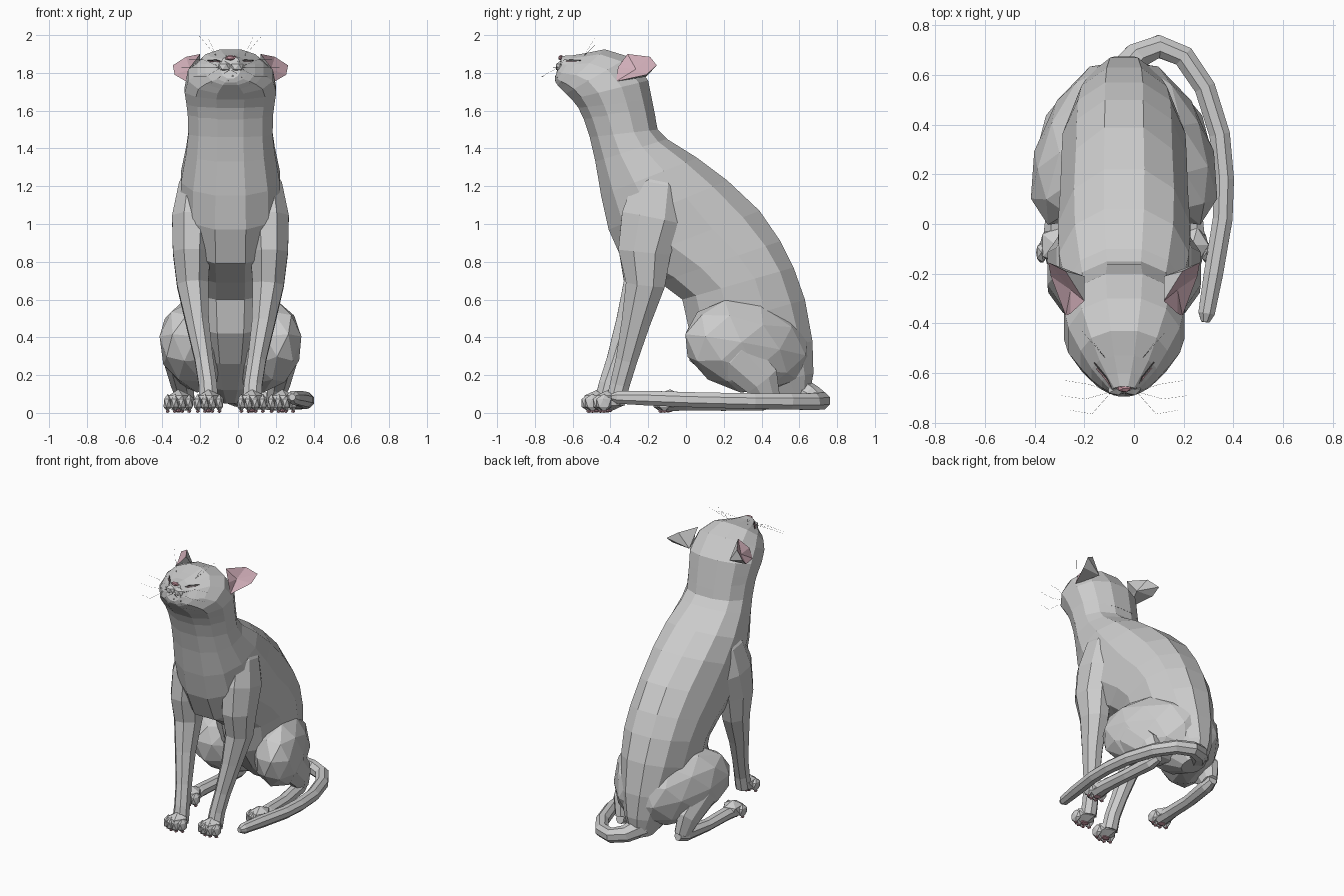
import bpy, bmesh, math
from mathutils import Vector, Matrix
from mathutils.bvhtree import BVHTree

CX = -0.04  # the cat's own mirror plane


def material(name, rgb):
    m = bpy.data.materials.new(name)
    m.diffuse_color = (*rgb, 1)
    return m


GREY = material("grey fur", (0.61, 0.61, 0.61))
PINK = material("ear pink", (0.66, 0.44, 0.50))
ROSE = material("nose and pad pink", (0.55, 0.29, 0.34))
DARK = material("dark line", (0.05, 0.045, 0.045))


def finish(bm, name, *mats):
    bmesh.ops.recalc_face_normals(bm, faces=bm.faces)
    me = bpy.data.meshes.new(name)
    bm.to_mesh(me)
    bm.free()
    for m in mats:
        me.materials.append(m)
    ob = bpy.data.objects.new(name, me)
    bpy.context.collection.objects.link(ob)
    return ob


def loft(name, rings, n, mat, p=1.0):
    """Skin through rings of (centre, half axis u, half axis v)."""
    bm, loops = bmesh.new(), []
    f = lambda t: math.copysign(abs(t) ** p, t) if abs(t) > 1e-6 else 0
    for c, u, v in rings:
        loops.append([bm.verts.new(c + u * f(math.cos(a)) + v * f(math.sin(a)))
                      for a in (2 * math.pi * (i + 0.5) / n for i in range(n))])
    for a, b in zip(loops, loops[1:]):
        for i in range(n):
            bm.faces.new((a[i], a[(i + 1) % n], b[(i + 1) % n], b[i]))
    bm.faces.new(loops[0])
    bm.faces.new(loops[-1])
    return finish(bm, name, mat)


def limb(name, pts, n, mat, side=(1, 0, 0)):
    """Tube along points (x, y, z, radius across, radius deep)."""
    P, rings = [Vector(q[:3]) for q in pts], []
    for i, q in enumerate(pts):
        t = (P[min(i + 1, len(P) - 1)] - P[max(i - 1, 0)]).normalized()
        v = t.cross(Vector(side)).normalized()
        rings.append((P[i], v.cross(t) * q[3], v * q[4]))
    return loft(name, rings, n, mat)


def blob(name, loc, scale, mat, sub=1, rot=Matrix()):
    bm = bmesh.new()
    bmesh.ops.create_icosphere(bm, subdivisions=sub, radius=1)
    bm.transform(Matrix.Translation(loc) @ rot @ Matrix.Diagonal((*scale, 1)))
    return finish(bm, name, mat)


def spine(name, rows):
    """Rings given by back point (y, z), belly point (y, z) and half width."""
    rings = []
    for dy, dz, vy, vz, w in rows:
        d, v = Vector((CX, dy, dz)), Vector((CX, vy, vz))
        rings.append(((d + v) / 2, Vector((w, 0, 0)), (d - v) / 2 * 1.03))
    return loft(name, rings, 12, GREY, 0.9)


# torso and neck
spine("torso", [
    (0.65, 0.07, 0.47, 0.05, 0.07), (0.675, 0.21, 0.30, 0.12, 0.13),
    (0.67, 0.38, 0.14, 0.26, 0.19), (0.63, 0.60, 0.02, 0.42, 0.235),
    (0.57, 0.77, -0.02, 0.60, 0.255), (0.50, 0.91, -0.14, 0.69, 0.26),
    (0.39, 1.07, -0.33, 0.79, 0.265), (0.22, 1.23, -0.41, 0.97, 0.275),
    (0.06, 1.35, -0.45, 1.15, 0.27), (-0.10, 1.45, -0.48, 1.33, 0.242),
    (-0.15, 1.50, -0.51, 1.46, 0.23), (-0.18, 1.66, -0.56, 1.61, 0.235)])

# head, tilted upward, narrowing to the muzzle
head = spine("head", [
    (-0.16, 1.56, -0.53, 1.53, 0.228), (-0.18, 1.66, -0.57, 1.615, 0.24),
    (-0.20, 1.76, -0.605, 1.66, 0.25), (-0.30, 1.885, -0.635, 1.69, 0.232),
    (-0.43, 1.925, -0.66, 1.715, 0.18), (-0.53, 1.905, -0.68, 1.735, 0.135),
    (-0.60, 1.893, -0.69, 1.75, 0.092), (-0.655, 1.89, -0.695, 1.77, 0.055)])
blob("chin", (CX, -0.665, 1.772), (0.045, 0.033, 0.03), GREY)
blob("nose", (CX, -0.662, 1.88), (0.032, 0.016, 0.015), ROSE)

# closed eyes and mouth drawn on the face surface
tree = BVHTree.FromPolygons([v.co for v in head.data.vertices],
                            [p.vertices for p in head.data.polygons])


def face_line(name, pts, r, mat):
    out = []
    for x, z in pts:
        hit = tree.ray_cast(Vector((CX + x, -2, z)), Vector((0, 1, 0)))[0]
        if hit:
            out.append((*hit, r, r))
    if len(out) > 1:
        limb(name, out, 4, mat, (0, 0, 1))


for s, tag in ((-1, "left"), (1, "right")):
    face_line(tag + "_eye", [(s * 0.045, 1.858), (s * 0.075, 1.868), (s * 0.12, 1.865)], 0.0035, DARK)
    face_line(tag + "_eye_rim", [(s * 0.045, 1.852), (s * 0.075, 1.862), (s * 0.11, 1.86)], 0.003, ROSE)
    face_line(tag + "_mouth", [(s * 0.004, 1.815), (s * 0.03, 1.80), (s * 0.06, 1.775), (s * 0.10, 1.745)], 0.0022, DARK)
    blob(tag + "_muzzle", (CX + s * 0.033, -0.665, 1.832), (0.04, 0.028, 0.032), GREY)

    # whiskers on muzzle and brow
    for i, (x, y, z) in enumerate([(0.24, -0.63, 1.87), (0.26, -0.69, 1.83), (0.215, -0.75, 1.78)]):
        limb(f"{tag}_whisker_{i}", [(CX + s * 0.05, -0.675, 1.83, .0006, .0006),
             (CX + s * x * 0.6, y - 0.015, z, .0006, .0006), (CX + s * x, y, z, .0004, .0004)], 3, GREY, (0, 0, 1))
    for i, (x, y, z) in enumerate([(0.17, -0.43, 2.0), (0.12, -0.48, 1.99)]):
        limb(f"{tag}_brow_whisker_{i}", [(CX + s * 0.075, -0.54, 1.89, .0006, .0006),
             (CX + s * x, y, z, .0004, .0004)], 3, GREY, (0, 1, 0))

    # ear: pink hollow in front, grey shell behind
    bm = bmesh.new()
    rim = [bm.verts.new((CX + s * x, y, z)) for x, y, z in (
        (0.235, -0.37, 1.755), (0.215, -0.36, 1.83), (0.16, -0.31, 1.90), (0.235, -0.19, 1.885),
        (0.305, -0.155, 1.84), (0.295, -0.21, 1.79))]
    hollow = bm.verts.new((CX + s * 0.215, -0.265, 1.82))
    back = bm.verts.new((CX + s * 0.16, -0.21, 1.78))
    for i in range(6):
        a, b = rim[i], rim[(i + 1) % 6]
        bm.faces.new((a, b, hollow)).material_index = 1
        bm.faces.new((b, a, back))
    finish(bm, tag + "_ear", GREY, PINK)

    # front leg, the left one reaching a little further forward
    k = -0.06 if s < 0 else 0.0
    limb(tag + "_front_leg", [(CX + s * x, y + k * f, z, rx, ry) for x, y, z, rx, ry, f in (
        (0.15, -0.13, 1.32, 0.05, 0.07, 0), (0.19, -0.15, 1.20, 0.09, 0.14, 0),
        (0.20, -0.18, 1.03, 0.118, 0.175, 0),
        (0.205, -0.22, 0.85, 0.108, 0.15, 0), (0.20, -0.215, 0.68, 0.09, 0.112, 0.2),
        (0.175, -0.265, 0.48, 0.066, 0.082, 0.5), (0.14, -0.315, 0.28, 0.052, 0.062, 0.8),
        (0.12, -0.35, 0.15, 0.052, 0.056, 1), (0.115, -0.375, 0.05, 0.055, 0.055, 1))], 8, GREY)

    # hind leg: thigh blending into the rump, shin and long foot
    blob(tag + "_thigh", (CX + s * 0.16, 0.325, 0.355), (0.18, 0.365, 0.25), GREY, 2,
         Matrix.Rotation(s * 0.42, 4, "Z") @ Matrix.Rotation(-0.17, 4, "X"))
    limb(tag + "_shin", [(CX + s * x, y, z, r, d) for x, y, z, r, d in (
        (0.28, 0.09, 0.44, 0.07, 0.09), (0.28, 0.26, 0.30, 0.078, 0.125),
        (0.255, 0.40, 0.17, 0.065, 0.105), (0.235, 0.44, 0.07, 0.048, 0.065))], 8, GREY)
    limb(tag + "_hind_foot", [(CX + s * x, y, z, r, d) for x, y, z, r, d in (
        (0.232, 0.48, 0.075, 0.03, 0.04), (0.24, 0.41, 0.06, 0.048, 0.05),
        (0.265, 0.20, 0.05, 0.045, 0.042), (0.275, 0.0, 0.055, 0.048, 0.045),
        (0.275, -0.10, 0.045, 0.06, 0.04))], 8, GREY)

    # paws with four toes and pink pads
    for part, px, py in (("front", 0.115, -0.42 + k), ("hind", 0.275, -0.10)):
        x0 = CX + s * px
        blob(f"{tag}_{part}_paw", (x0, py + 0.015, 0.065), (0.073, 0.085, 0.06), GREY)
        blob(f"{tag}_{part}_pad", (x0, py + 0.005, 0.013), (0.032, 0.028, 0.012), ROSE)
        for i in range(4):
            dx = (i - 1.5) * 0.038
            ty = py - 0.042 + abs(i - 1.5) * 0.018
            blob(f"{tag}_{part}_toe_{i}", (x0 + dx, ty, 0.053), (0.025, 0.046, 0.048), GREY)
            blob(f"{tag}_{part}_toe_pad_{i}", (x0 + dx, ty, 0.008), (0.012, 0.016, 0.008), ROSE)

# tail curled round the right side
limb("tail", [(x, y, z, r, r) for x, y, z, r in (
    (-0.06, 0.58, 0.13, 0.075), (0.01, 0.675, 0.085, 0.058), (0.10, 0.715, 0.064, 0.05),
    (0.20, 0.675, 0.06, 0.048), (0.285, 0.55, 0.06, 0.046), (0.345, 0.36, 0.062, 0.045),
    (0.362, 0.18, 0.066, 0.044), (0.357, 0.02, 0.07, 0.043), (0.32, -0.20, 0.078, 0.042),
    (0.292, -0.36, 0.082, 0.036), (0.287, -0.395, 0.083, 0.018))], 8, GREY, (0, 0, 1))
